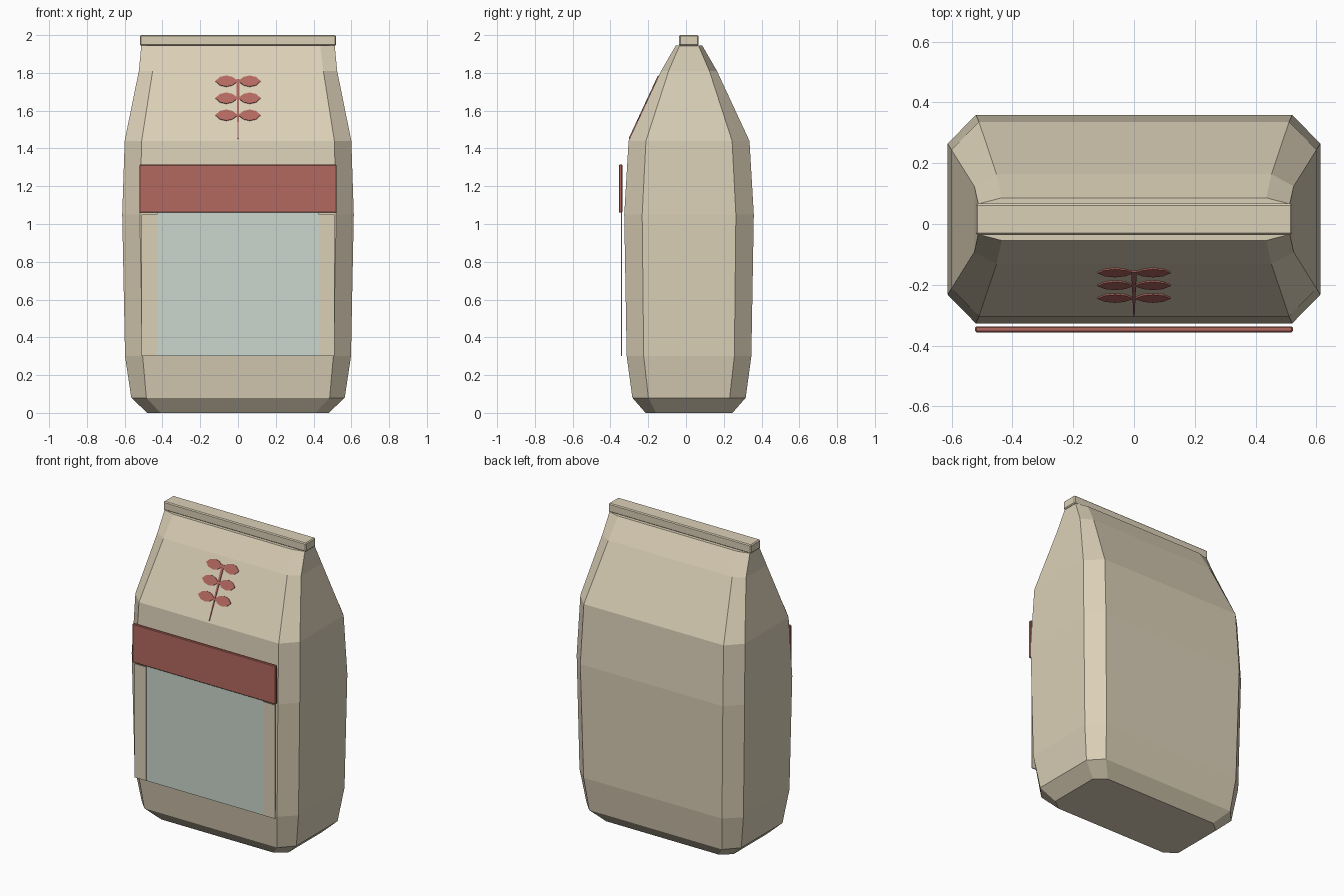
import bpy, bmesh, math
from mathutils import Vector

if "Cube" in bpy.data.objects:
    bpy.data.objects.remove(bpy.data.objects["Cube"])


def material(name, rgb):
    m = bpy.data.materials.new(name)
    m.diffuse_color = (*rgb, 1)
    m.use_nodes = True
    m.node_tree.nodes["Principled BSDF"].inputs["Base Color"].default_value = m.diffuse_color
    return m


PAPER = material("kraft_paper", (0.71, 0.63, 0.475))
RED = material("label_red", (0.455, 0.14, 0.115))
GLASS = material("pale_window", (0.60, 0.68, 0.61))


def finish(bm, name, mat):
    bmesh.ops.recalc_face_normals(bm, faces=bm.faces)
    me = bpy.data.meshes.new(name)
    bm.to_mesh(me)
    bm.free()
    me.materials.append(mat)
    ob = bpy.data.objects.new(name, me)
    bpy.context.collection.objects.link(ob)
    return ob


def box(name, x, y, z, mat, bevel=0):
    """Box from (min, max) pairs."""
    bm = bmesh.new()
    bmesh.ops.create_cube(bm, size=1)
    for v in bm.verts:
        v.co = Vector([(a + b) / 2 + c * (b - a) for (a, b), c in zip((x, y, z), v.co)])
    if bevel:
        bmesh.ops.bevel(bm, geom=bm.edges[:], offset=bevel, segments=1, affect='EDGES')
    return finish(bm, name, mat)


# Bag body: stacked octagonal rings (z, half x, half y, flat half x, flat half y)
RINGS = [
    (0.00, 0.480, 0.230, 0.410, 0.175),
    (0.08, 0.565, 0.300, 0.485, 0.215),
    (0.30, 0.598, 0.330, 0.505, 0.240),
    (1.05, 0.613, 0.343, 0.520, 0.248),
    (1.44, 0.600, 0.320, 0.510, 0.228),
    (1.81, 0.525, 0.148, 0.452, 0.108),
    (1.945, 0.512, 0.070, 0.435, 0.050),
]
CENTRE_Y = 0.016
bm = bmesh.new()
rings = []
for z, hx, hy, fx, fy in RINGS:
    outline = [(fx, -hy), (hx, -fy), (hx, fy), (fx, hy),
               (-fx, hy), (-hx, fy), (-hx, -fy), (-fx, -hy)]
    rings.append([bm.verts.new((x, y + CENTRE_Y, z)) for x, y in outline])
for lo, hi in zip(rings, rings[1:]):
    for i in range(8):
        j = (i + 1) % 8
        bm.faces.new((lo[i], lo[j], hi[j], hi[i]))
bm.faces.new(rings[0])
bm.faces.new(rings[-1])
finish(bm, "bag_body", PAPER)

# Folded top closure
box("top_fold", (-0.52, 0.52), (-0.036, 0.067), (1.943, 2.0), PAPER, 0.006)

# Front label: red band, window pane and side strips
box("label_band", (-0.522, 0.522), (-0.356, -0.337), (1.06, 1.315), RED, 0.004)
box("window_pane", (-0.43, 0.43), (-0.344, -0.340), (0.30, 1.06), GLASS)
for side, name in ((-1, "left"), (1, "right")):
    xs = sorted((side * 0.428, side * 0.512))
    box(name + "_window_strip", xs, (-0.345, -0.339), (0.30, 1.05), PAPER)


# Wheat ear lying on the sloped front face
def on_slope(x, z, lift):
    t = (z - 1.44) / 0.37
    y = CENTRE_Y - 0.320 + 0.172 * t
    n = Vector((0, -0.37, 0.172)).normalized()
    return Vector((x, y, z)) + n * lift


def slope_plate(name, outline):
    bm = bmesh.new()
    back = [bm.verts.new(on_slope(x, z, -0.002)) for x, z in outline]
    front = [bm.verts.new(on_slope(x, z, 0.005)) for x, z in outline]
    bm.faces.new(back)
    bm.faces.new(front)
    for i in range(len(outline)):
        j = (i + 1) % len(outline)
        bm.faces.new((back[i], back[j], front[j], front[i]))
    finish(bm, name, RED)


slope_plate("wheat_stem", [(-0.002, 1.45), (0.002, 1.45), (0.009, 1.765), (-0.009, 1.765)])
LEAF = [(0.0, 0.0), (0.03, 0.022), (0.062, 0.029), (0.095, 0.022),
        (0.12, 0.0), (0.095, -0.022), (0.062, -0.029), (0.03, -0.022)]
for row, z in enumerate((1.755, 1.665, 1.575)):
    for side, name in ((-1, "left"), (1, "right")):
        slope_plate(f"wheat_leaf_{name}_{row}", [(side * x, z + h) for x, h in LEAF])
